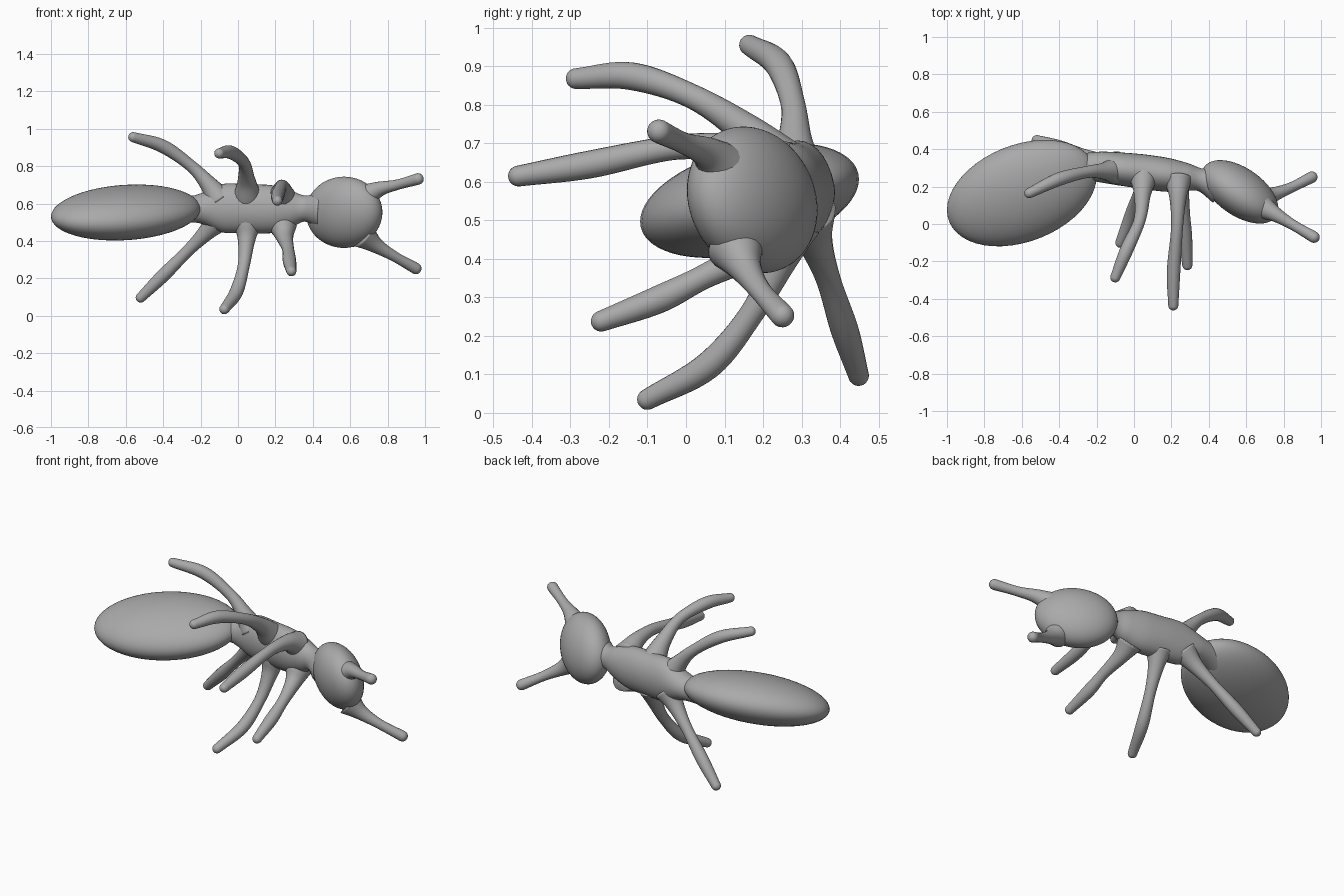
import bpy, bmesh, math
from mathutils import Vector, Matrix

if "Cube" in bpy.data.objects:
    bpy.data.objects.remove(bpy.data.objects["Cube"])

grey = bpy.data.materials.new("ant grey")
grey.diffuse_color = (0.40, 0.40, 0.40, 1)
grey.use_nodes = True
grey.node_tree.nodes["Principled BSDF"].inputs["Base Color"].default_value = grey.diffuse_color


def finish(name, bm):
    bmesh.ops.recalc_face_normals(bm, faces=bm.faces)
    for f in bm.faces:
        f.smooth = True
    mesh = bpy.data.meshes.new(name)
    bm.to_mesh(mesh)
    bm.free()
    mesh.materials.append(grey)
    obj = bpy.data.objects.new(name, mesh)
    bpy.context.collection.objects.link(obj)
    return obj


def ellipsoid(name, centre, rows):
    """Unit sphere stretched and slanted by a 3x3 matrix."""
    bm = bmesh.new()
    bmesh.ops.create_uvsphere(bm, u_segments=48, v_segments=32, radius=1)
    bm.transform(Matrix.Translation(centre) @ Matrix(rows).to_4x4())
    return finish(name, bm)


def spline(pts, steps):
    """Catmull-Rom samples through vectors of any size."""
    p = [Vector(q) for q in pts]
    p = [2 * p[0] - p[1]] + p + [2 * p[-1] - p[-2]]
    out = []
    for a, b, c, d in zip(p, p[1:], p[2:], p[3:]):
        for i in range(steps):
            t = i / steps
            out.append(0.5 * (2 * b + (c - a) * t + (2 * a - 5 * b + 4 * c - d) * t * t
                              + (3 * b - a - 3 * c + d) * t ** 3))
    return out + [p[-2]]


def sweep(name, path, radii, round_tip=True, sides=20):
    """Tube along path; radii are (side, height) pairs, one for each point."""
    centres, sizes = spline(path, 8), spline(radii, 8)
    if round_tip:
        # hemispherical tip made of shrinking rings
        way = (centres[-1] - centres[-2]).normalized()
        end, r = centres[-1], sizes[-1]
        for k in range(1, 7):
            a = k / 6.3 * math.pi / 2
            centres.append(end + way * r[0] * math.sin(a))
            sizes.append(r * math.cos(a))
    bm = bmesh.new()
    rings, side = [], None
    for i, c in enumerate(centres):
        way = (centres[min(i + 1, len(centres) - 1)] - centres[max(i - 1, 0)]).normalized()
        if side is None:
            side = way.cross(Vector((0, 0, 1)))
            if side.length < 0.2:
                side = way.cross(Vector((0, 1, 0)))
        side = (side - way * side.dot(way)).normalized()
        up = side.cross(way)
        rings.append([bm.verts.new(c + side * sizes[i][0] * math.cos(j * math.tau / sides)
                                   + up * sizes[i][1] * math.sin(j * math.tau / sides))
                      for j in range(sides)])
    for a, b in zip(rings, rings[1:]):
        for j in range(sides):
            k = (j + 1) % sides
            bm.faces.new((a[j], a[k], b[k], b[j]))
    bm.faces.new(rings[0])
    bm.faces.new(rings[-1])
    return finish(name, bm)


# Abdomen and head: slanted ellipsoids
ellipsoid("abdomen", (-0.60, 0.165, 0.552),
          ((0.40, 0, 0), (0.09, 0.27, 0), (0.022, 0.051, 0.139)))
ellipsoid("head", (0.567, 0.172, 0.553),
          ((0.205, 0, 0), (-0.088, 0.145, 0), (0, -0.03, 0.188)))

# Thorax with narrow waist and neck
sweep("thorax",
      [(-0.36, 0.28, 0.57), (-0.25, 0.305, 0.57), (-0.18, 0.305, 0.573), (-0.08, 0.295, 0.575),
       (0.05, 0.28, 0.572), (0.18, 0.262, 0.57), (0.28, 0.25, 0.572), (0.36, 0.235, 0.573),
       (0.45, 0.21, 0.565)],
      [(0.09, 0.09), (0.075, 0.072), (0.082, 0.088), (0.088, 0.13), (0.092, 0.13), (0.09, 0.128),
       (0.075, 0.1), (0.062, 0.07), (0.10, 0.10)], round_tip=False, sides=32)

# Legs, from flared root to rounded tip
legs = {
    "upper_rear_leg": [(-0.10, 0.285, 0.62), (-0.16, 0.283, 0.705), (-0.25, 0.278, 0.80),
                       (-0.40, 0.24, 0.905), (-0.56, 0.165, 0.955)],
    "upper_middle_leg": [(0.05, 0.25, 0.64), (0.045, 0.16, 0.73), (0.03, 0.02, 0.82),
                         (-0.04, -0.14, 0.874), (-0.10, -0.285, 0.868)],
    "upper_front_leg": [(0.235, 0.24, 0.635), (0.235, 0.14, 0.68), (0.23, -0.02, 0.69),
                        (0.212, -0.25, 0.645), (0.21, -0.435, 0.615)],
    "lower_rear_leg": [(-0.10, 0.315, 0.52), (-0.17, 0.335, 0.445), (-0.27, 0.37, 0.345),
                       (-0.40, 0.412, 0.215), (-0.52, 0.448, 0.097)],
    "lower_middle_leg": [(0.05, 0.275, 0.49), (0.045, 0.245, 0.40), (0.03, 0.175, 0.265),
                         (-0.01, 0.06, 0.125), (-0.073, -0.10, 0.035)],
    "lower_front_leg": [(0.24, 0.25, 0.48), (0.25, 0.18, 0.42), (0.268, 0.05, 0.355),
                        (0.275, -0.07, 0.295), (0.285, -0.22, 0.238)],
}
leg_radii = [(r, r) for r in (0.075, 0.046, 0.032, 0.036, 0.027)]
for name, path in legs.items():
    sweep(name, path, leg_radii)

# Antennae
feeler_radii = [(r, r) for r in (0.075, 0.042, 0.028, 0.031)]
sweep("upper_antenna", [(0.67, 0.10, 0.63), (0.75, 0.055, 0.675), (0.85, -0.005, 0.70),
                        (0.962, -0.07, 0.731)], feeler_radii)
sweep("lower_antenna", [(0.67, 0.13, 0.43), (0.74, 0.155, 0.375), (0.84, 0.195, 0.315),
                        (0.95, 0.25, 0.253)], feeler_radii)
